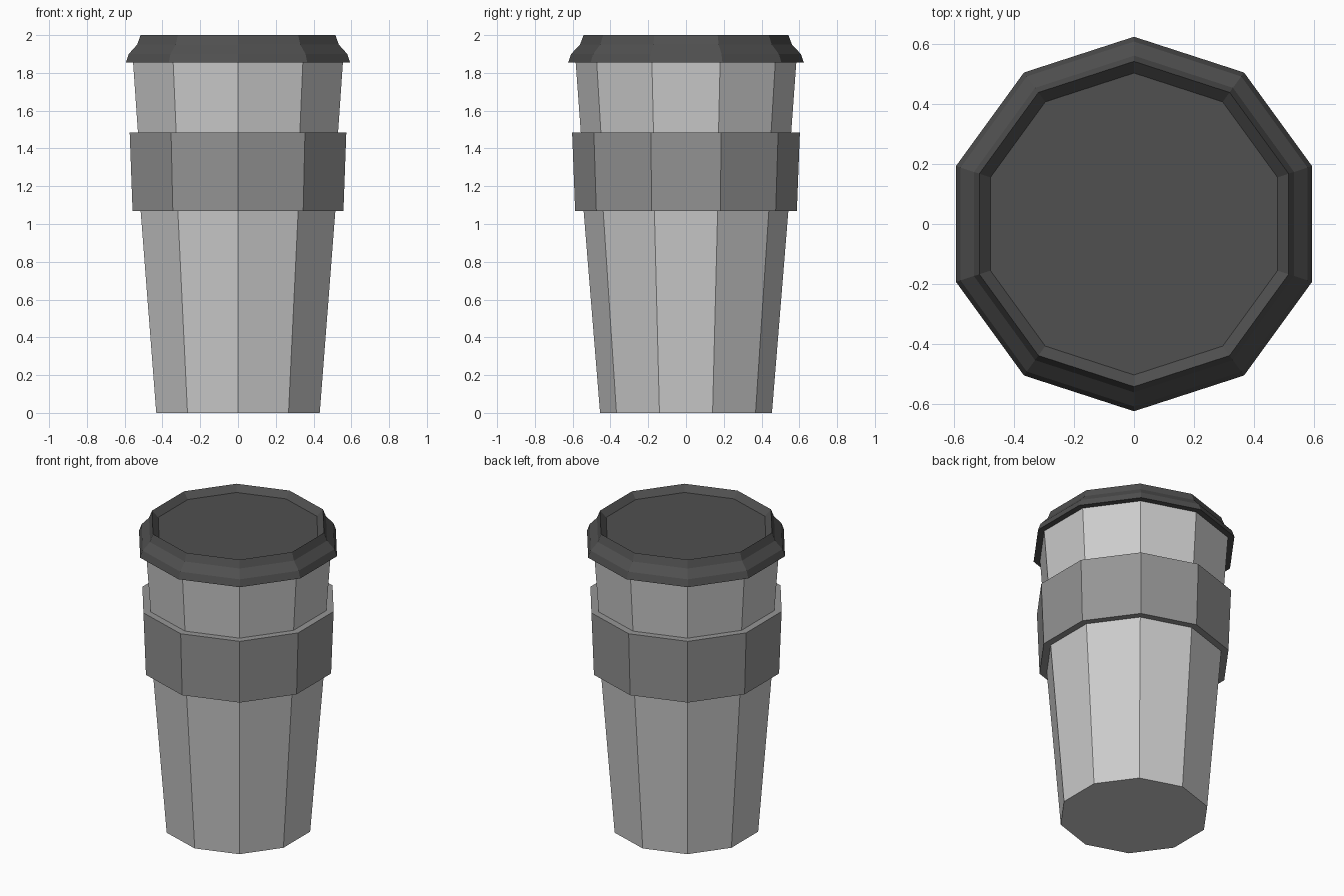
import bpy, bmesh, math

if "Cube" in bpy.data.objects:
    bpy.data.objects.remove(bpy.data.objects["Cube"])

SIDES = 10


def lathe(name, profile, grey, cap_start=False, cap_end=False):
    """Ten-sided flat-shaded revolve of a (radius, z) profile, corners on +-y."""
    bm = bmesh.new()
    rings = []
    for r, z in profile:
        angles = [math.pi / 2 + 2 * math.pi * i / SIDES for i in range(SIDES)]
        rings.append([bm.verts.new((r * math.cos(a), r * math.sin(a), z)) for a in angles])
    for low, high in zip(rings, rings[1:]):
        for i in range(SIDES):
            j = (i + 1) % SIDES
            bm.faces.new((low[i], low[j], high[j], high[i]))
    if cap_start:
        bm.faces.new(rings[0][::-1])
    if cap_end:
        bm.faces.new(rings[-1])
    mesh = bpy.data.meshes.new(name)
    bm.to_mesh(mesh)
    bm.free()
    mat = bpy.data.materials.new(name + "_grey")
    mat.diffuse_color = (grey, grey, grey, 1)
    mat.use_nodes = True
    mat.node_tree.nodes["Principled BSDF"].inputs["Base Color"].default_value = mat.diffuse_color
    mesh.materials.append(mat)
    obj = bpy.data.objects.new(name, mesh)
    bpy.context.collection.objects.link(obj)
    return obj


# Tapered cup body with a closed base
lathe("cup_body", [(0.455, 0), (0.542, 1.07), (0.557, 1.485), (0.584, 1.855)],
      0.6, cap_start=True)

# Grip band: underside step, outer wall, top step
lathe("grip_sleeve", [(0.542, 1.07), (0.587, 1.07), (0.603, 1.485), (0.557, 1.485)], 0.3)

# Lid: underside, flared skirt, rim, sloped inner wall and recessed top
lathe("lid", [(0.584, 1.855), (0.624, 1.855), (0.608, 1.90), (0.561, 1.95),
              (0.542, 2.0), (0.503, 1.96)], 0.08, cap_end=True)
